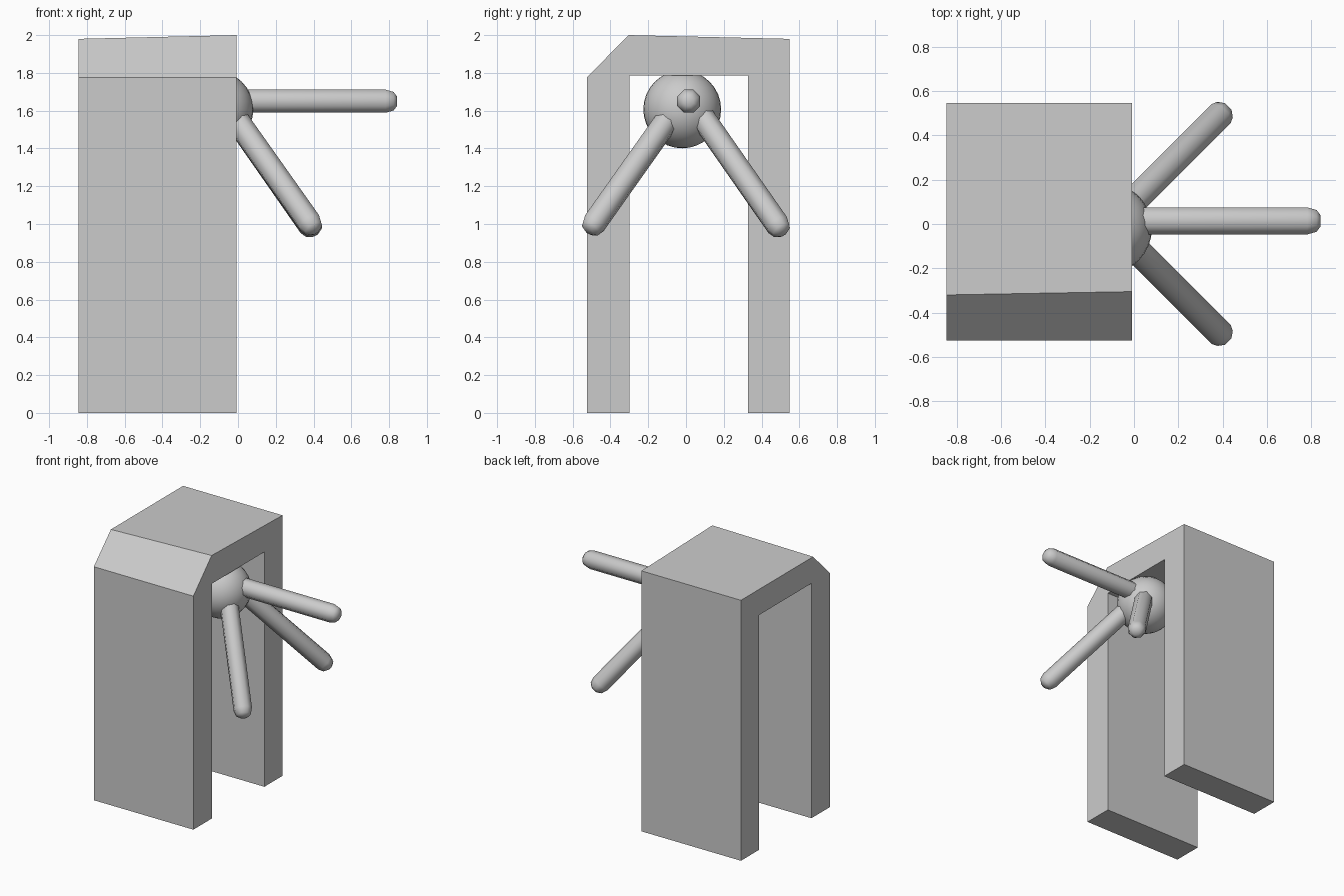
import bpy, bmesh, math
from mathutils import Vector

if "Cube" in bpy.data.objects:
    bpy.data.objects.remove(bpy.data.objects["Cube"])


def finish(name, bm, angle=None):
    bmesh.ops.recalc_face_normals(bm, faces=bm.faces)
    mesh = bpy.data.meshes.new(name)
    bm.to_mesh(mesh)
    bm.free()
    obj = bpy.data.objects.new(name, mesh)
    bpy.context.collection.objects.link(obj)
    if angle:
        bpy.ops.object.select_all(action='DESELECT')
        obj.select_set(True)
        bpy.context.view_layer.objects.active = obj
        bpy.ops.object.shade_smooth_by_angle(angle=math.radians(angle))
    return obj


# Arch: a doorway profile (y, z) extruded along x, one top edge chamfered
def arch():
    profile = [(-0.525, 0), (-0.525, 1.775), (-0.305, 2.0), (0.547, 1.98),
               (0.547, 0), (0.328, 0), (0.328, 1.785), (-0.30, 1.785), (-0.30, 0)]
    bm = bmesh.new()
    front = [bm.verts.new((-0.008, y, z)) for y, z in profile]
    back = [bm.verts.new((-0.845, y, z)) for y, z in profile]
    back[2].co = (-0.845, -0.32, 1.98)   # the roof dips slightly to the back
    n = len(profile)
    for i in range(n):
        j = (i + 1) % n
        bm.faces.new((front[i], front[j], back[j], back[i]))
    # end faces in three convex pieces: two legs and the beam
    for v in (front, back):
        bm.faces.new((v[0], v[1], v[7], v[8]))
        bm.faces.new((v[1], v[2], v[3], v[6], v[7]))
        bm.faces.new((v[3], v[4], v[5], v[6]))
    return finish("arch", bm)


# Octagonal rod with a rounded far end
def rod(name, start, end):
    start, end = Vector(start), Vector(end)
    axis = end - start
    length = axis.length
    rings = [(0, 0.066), (length - 0.06, 0.066), (length - 0.018, 0.053), (length, 0.027)]
    bm = bmesh.new()
    loops = []
    for z, r in rings:
        loops.append([bm.verts.new((r * math.cos(a), r * math.sin(a), z))
                      for a in (math.pi / 8 + k * math.pi / 4 for k in range(8))])
    for a, b in zip(loops, loops[1:]):
        for i in range(8):
            j = (i + 1) % 8
            bm.faces.new((a[i], a[j], b[j], b[i]))
    bm.faces.new(loops[0])
    bm.faces.new(loops[-1])
    rot = axis.to_track_quat('Z', 'Y').to_matrix()
    for v in bm.verts:
        v.co = rot @ v.co + start
    return finish(name, bm, 50)


arch()

# Hub ball under the beam
bm = bmesh.new()
bmesh.ops.create_uvsphere(bm, u_segments=32, v_segments=16, radius=0.206)
bmesh.ops.translate(bm, verts=bm.verts, vec=(-0.125, -0.02, 1.607))
finish("hub_ball", bm, 40)

# Three rods fanning out from the hub
rod("straight_rod", (-0.09, 0.014, 1.65), (0.842, 0.014, 1.65))
rod("left_lower_rod", (-0.07, -0.035, 1.64), (0.41, -0.515, 0.962))
rod("right_lower_rod", (-0.07, 0.035, 1.64), (0.41, 0.515, 0.952))
